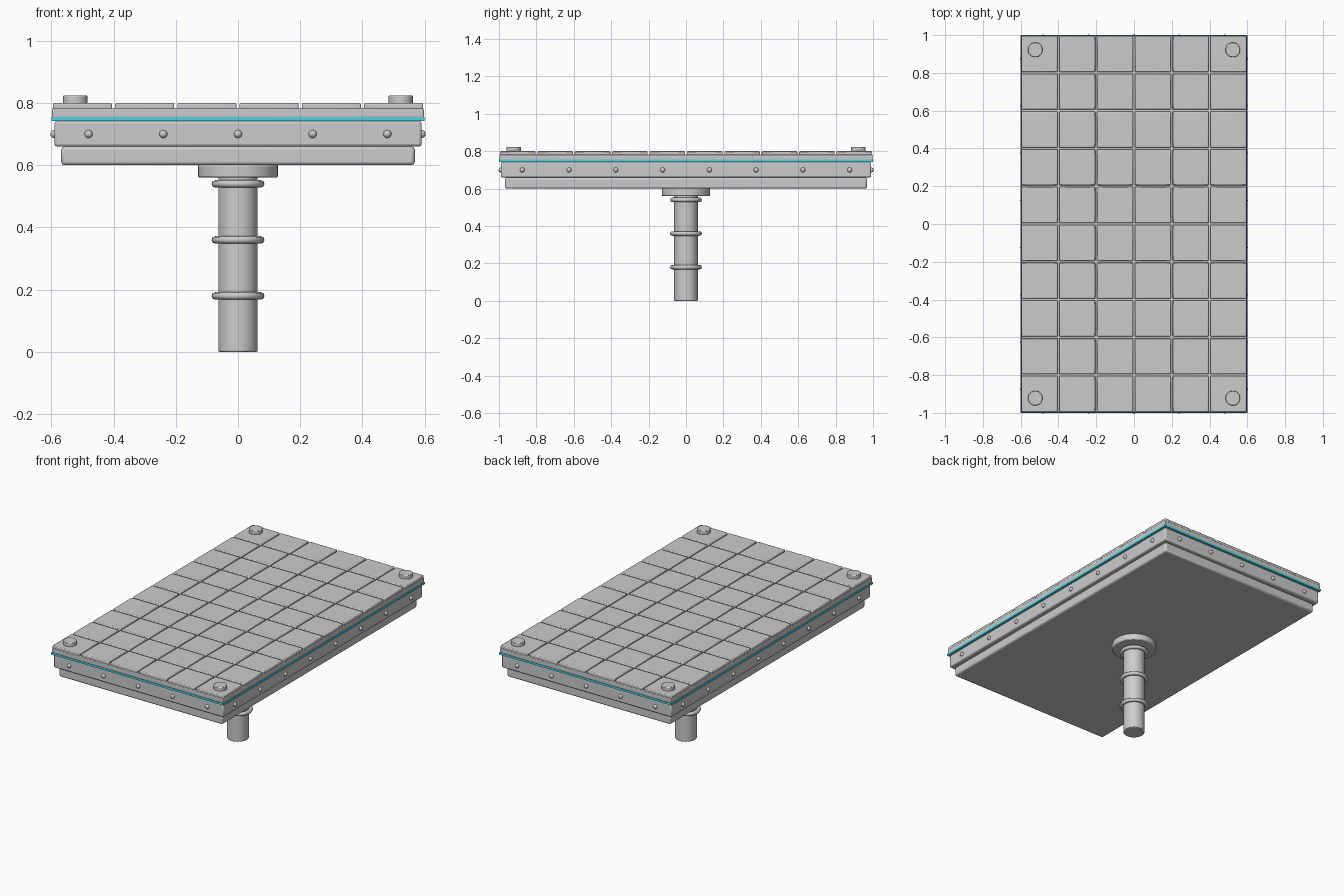
import bpy, math

if "Cube" in bpy.data.objects:
    bpy.data.objects.remove(bpy.data.objects["Cube"])

def finish(ob, name, bevel=0.0, segments=2):
    ob.name = name
    if bevel:
        m = ob.modifiers.new("bevel", 'BEVEL')
        m.width, m.segments, m.limit_method = bevel, segments, 'ANGLE'
        m.angle_limit = math.radians(40)
    bpy.ops.object.shade_smooth_by_angle(angle=math.radians(35))
    return ob

def box(name, x, y, w, d, z0, z1, bevel=0.0):
    bpy.ops.mesh.primitive_cube_add(size=1, location=(x, y, (z0 + z1) / 2))
    ob = bpy.context.object
    ob.scale = (w, d, z1 - z0)
    bpy.ops.object.transform_apply(location=False, rotation=False, scale=True)
    return finish(ob, name, bevel)

def cylinder(name, x, y, r, z0, z1, bevel=0.0, verts=32):
    bpy.ops.mesh.primitive_cylinder_add(vertices=verts, radius=r, depth=z1 - z0,
                                        location=(x, y, (z0 + z1) / 2))
    return finish(bpy.context.object, name, bevel)

# stacked platform slabs
box("lower_slab", 0, 0, 1.136, 1.936, 0.60, 0.66, 0.01)
box("middle_slab", 0, 0, 1.18, 1.98, 0.66, 0.742, 0.008)
box("top_slab", 0, 0, 1.194, 1.994, 0.752, 0.783, 0.004)

# glowing trim strip
trim = box("trim_strip", 0, 0, 1.2, 2.0, 0.742, 0.755)
mat = bpy.data.materials.new("cyan_trim")
mat.diffuse_color = (0.08, 0.65, 0.75, 1)
mat.use_nodes = True
mat.node_tree.nodes["Principled BSDF"].inputs["Base Color"].default_value = mat.diffuse_color
trim.data.materials.append(mat)

# floor tiles, 6 by 10
for i in range(6):
    for j in range(10):
        box(f"tile_{i}_{j}", -0.5 + 0.2 * i, -0.9 + 0.2 * j, 0.19, 0.19, 0.778, 0.80, 0.005)

# corner discs
for sx in (-1, 1):
    for sy in (-1, 1):
        cylinder("corner_disc", 0.523 * sx, 0.922 * sy, 0.039, 0.795, 0.824, 0.003, 24)

# edge rivets
spots = [(0.24 * i, 0.99 * s) for i in range(-2, 3) for s in (-1, 1)]
spots += [(0.59 * s, -0.875 + 0.25 * i) for i in range(8) for s in (-1, 1)]
for x, y in spots:
    bpy.ops.mesh.primitive_uv_sphere_add(segments=12, ring_count=8, radius=0.013,
                                         location=(x, y, 0.70))
    finish(bpy.context.object, "rivet")

# support column, flange and rings
cylinder("column", 0, 0, 0.063, 0, 0.58, 0.004)
cylinder("flange", 0, 0, 0.129, 0.56, 0.602, 0.006)
for z in (0.18, 0.36, 0.54):
    bpy.ops.mesh.primitive_torus_add(major_segments=32, minor_segments=8, major_radius=0.073,
                                     minor_radius=0.012, location=(0, 0, z))
    ob = bpy.context.object
    ob.name = "column_ring"
    bpy.ops.object.shade_smooth()
